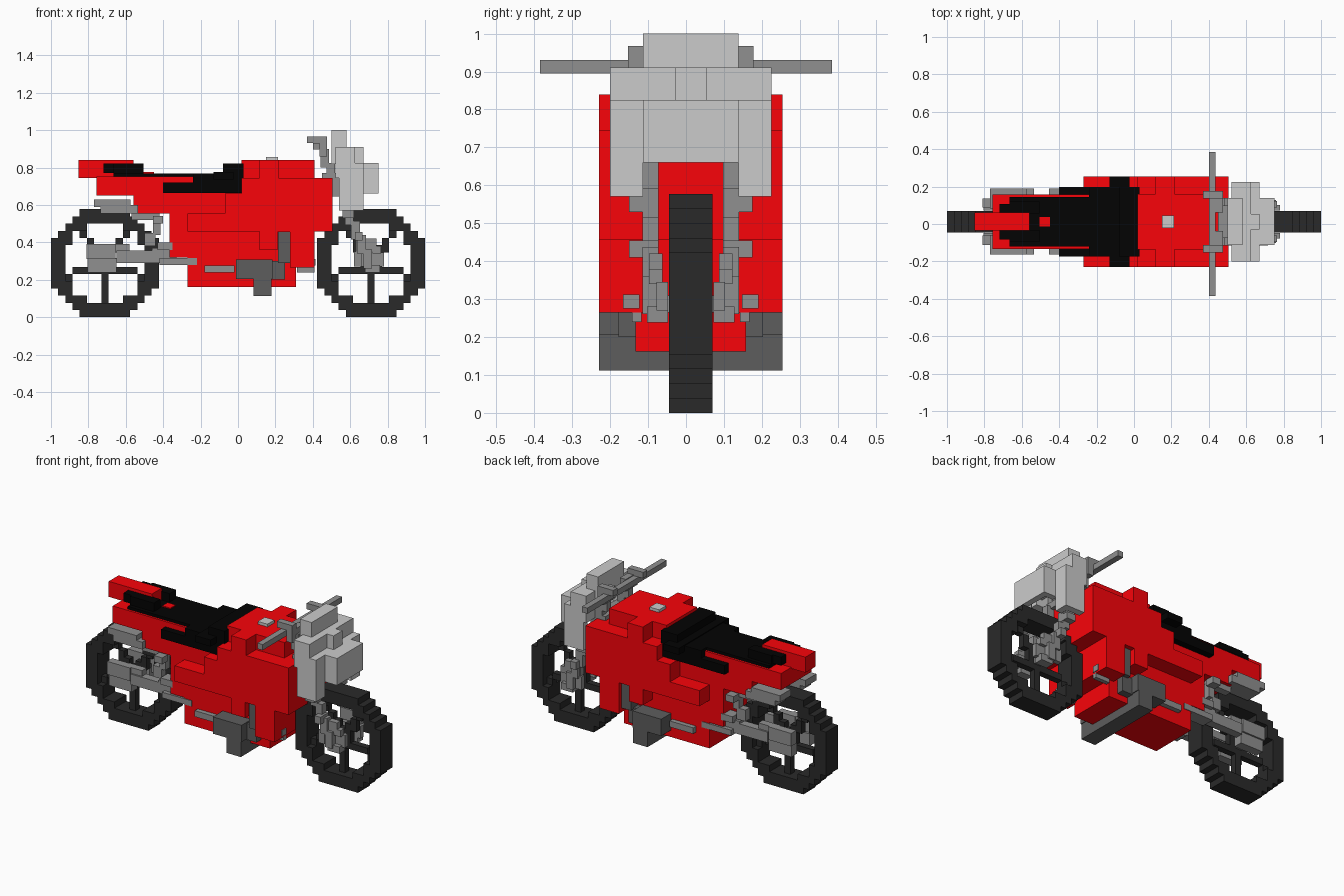
import bpy, bmesh, math

V = 1 / 26      # one voxel
YC = 0.0125     # centre plane of the bike


def paint(name, r, g, b):
    m = bpy.data.materials.new(name)
    m.diffuse_color = (r, g, b, 1)
    return m


RED = paint("red", 0.95, 0.001, 0.003)
BLACK = paint("black", 0.001, 0.001, 0.001)
RUBBER = paint("rubber", 0.023, 0.023, 0.023)
METAL = paint("metal", 0.28, 0.28, 0.28)
ENGINE = paint("engine", 0.11, 0.11, 0.11)
PALE = paint("pale", 0.58, 0.58, 0.58)


def finish(bm, name, mat):
    bmesh.ops.recalc_face_normals(bm, faces=bm.faces)
    me = bpy.data.meshes.new(name)
    bm.to_mesh(me)
    bm.free()
    me.materials.append(mat)
    ob = bpy.data.objects.new(name, me)
    bpy.context.collection.objects.link(ob)
    return ob


def add_prism(bm, pts, y0, y1):
    a = [bm.verts.new((x, y0, z)) for x, z in pts]
    b = [bm.verts.new((x, y1, z)) for x, z in pts]
    bm.faces.new(a)
    bm.faces.new(b[::-1])
    for i in range(len(a)):
        j = (i + 1) % len(a)
        bm.faces.new((a[i], b[i], b[j], a[j]))


def profile(name, mat, pts, half):
    """Stepped side outline extruded across the bike."""
    bm = bmesh.new()
    add_prism(bm, pts, YC - half, YC + half)
    return finish(bm, name, mat)


def boxes(name, mat, *items):
    """Boxes (x0, x1, z0, z1, inner, outer); inner > 0 gives a left/right pair."""
    bm = bmesh.new()
    for x0, x1, z0, z1, h0, h1 in items:
        pts = [(x0, z0), (x1, z0), (x1, z1), (x0, z1)]
        if h0 > 0:
            add_prism(bm, pts, YC - h1, YC - h0)
            add_prism(bm, pts, YC + h0, YC + h1)
        else:
            add_prism(bm, pts, YC - h1, YC + h1)
    return finish(bm, name, mat)


def cells(name, mat, filled, cx, cz, half):
    """Voxel disc: outer walls only."""
    bm = bmesh.new()
    cache = {}

    def vert(i, j, s):
        k = (i, j, s)
        if k not in cache:
            cache[k] = bm.verts.new((cx + (i - .5) * V, YC + s * half, cz + (j - .5) * V))
        return cache[k]

    for i, j in filled:
        ring = [(i, j), (i + 1, j), (i + 1, j + 1), (i, j + 1)]
        bm.faces.new([vert(*p, -1) for p in ring])
        bm.faces.new([vert(*p, 1) for p in ring[::-1]])
        for k, (di, dj) in enumerate([(0, -1), (1, 0), (0, 1), (-1, 0)]):
            if (i + di, j + dj) not in filled:
                p, q = ring[k], ring[(k + 1) % 4]
                bm.faces.new((vert(*p, -1), vert(*p, 1), vert(*q, 1), vert(*q, -1)))
    return finish(bm, name, mat)


# Wheels: stepped tyre and five thin spokes
grid = [(i, j) for i in range(-7, 8) for j in range(-7, 8)]
tyre = {c for c in grid if 33 <= c[0] ** 2 + c[1] ** 2 < 60}
spokes = {c for c in grid if c[0] ** 2 + c[1] ** 2 <= 2}
for n in range(5):
    a = math.radians(-90 + 72 * n)
    for s in range(13):
        r = s * 0.5
        c = (round(r * math.cos(a)), round(r * math.sin(a)))
        if c not in tyre:
            spokes.add(c)
for side, cx in (("rear", -0.7115), ("front", 0.7115)):
    cells(side + "_tyre", RUBBER, tyre, cx, 7.5 * V, 1.5 * V)
    cells(side + "_spokes", RUBBER, spokes, cx, 7.5 * V, 0.5 * V)

# Wide side fairing, overhanging behind and dropping down in front
profile("fairing", RED, [
    (.02, .745), (.505, .745), (.505, .457), (.41, .457), (.41, .265), (.277, .265),
    (.277, .455), (.21, .455), (.21, .36), (.115, .36), (.115, .457), (-.27, .457),
    (-.27, .553), (-.07, .553), (-.07, .66), (.02, .66)], .2425)

# Narrow inner body, from tail to belly
profile("inner_body", RED, [
    (-.757, .752), (.41, .752), (.41, .27), (.31, .27), (.31, .162), (-.27, .162),
    (-.27, .32), (-.366, .32), (-.366, .553), (-.56, .553), (-.56, .65), (-.757, .65)], .146)

# Fuel tank with side bulges and cap
boxes("fuel_tank", RED, (.02, .41, .74, .84, 0, .148), (.115, .217, .74, .84, .14, .2425))
boxes("fuel_cap", PALE, (.15, .215, .83, .857, 0, .034))

# Tail and the small red saddle marker
boxes("tail", RED, (-.853, -.56, .745, .84, 0, .048), (-.505, -.45, .75, .775, 0, .026))

# Seat with raised ends and knee pads
boxes("seat", BLACK,
      (-.72, -.66, .77, .822, 0, .095), (-.665, -.505, .765, .822, .044, .108),
      (-.665, -.24, .745, .769, 0, .132), (-.24, .03, .73, .769, 0, .186),
      (-.08, .03, .76, .822, 0, .186), (-.24, .025, .664, .74, 0, .186),
      (-.4, -.08, .664, .72, .143, .186), (-.13, -.025, .735, .775, 0, .2425))

# Windscreen and front cowl as a thin shell, open at the back and underneath
boxes("front_cowl", PALE,
      (.5, .58, .82, 1, 0, .126), (.52, .6, .745, .91, .12, .2125),
      (.58, .67, .82, .91, 0, .042), (.57, .625, .82, .91, .04, .2125),
      (.56, .67, .787, .825, 0, .2125), (.63, .67, .66, .79, .12, .2125),
      (.54, .67, .57, .79, .17, .2125), (.63, .67, .57, .67, .126, .2125),
      (.66, .752, .787, .825, 0, .126), (.66, .752, .66, .79, .09, .126),
      (.715, .752, .66, .79, 0, .1))

# Handlebar (centred on the world axis) with clamps
boxes("handlebar", METAL, (.40, .437, .895, .93, 0, .3845)).location.y = -YC
boxes("handlebar_clamps", METAL,
      (.37, .475, .93, .967, .125, .165), (.435, .475, .86, .935, .05, .165))

# Fork legs stepping down and forward to the axle
steps = []
for n in range(8):
    x, z = .44 + .033 * n, .9 - .077 * n
    steps.append((x, x + .046, z - .1, z, .085, .127))
boxes("fork_legs", METAL, *steps)
boxes("fork_bridges", METAL, (.45, .53, .73, .77, 0, .126), (.56, .62, .53, .57, .09, .163))
boxes("front_axle_and_brakes", METAL,
      (.63, .74, .35, .42, .075, .11), (.62, .66, .27, .35, .085, .115),
      (.65, .78, .27, .345, .06, .09), (.68, .76, .238, .28, .06, .115),
      (.72, .765, .34, .38, .075, .11),
      (.625, .665, .41, .455, .085, .163), (.69, .735, .265, .31, 0, .09))

# Swingarm, rear axle and brake
boxes("swingarm", METAL,
      (-.65, -.36, .29, .355, .075, .125), (-.42, -.22, .28, .315, .07, .15),
      (-.46, -.33, .315, .37, .07, .125))
boxes("rear_axle", METAL,
      (-.805, -.65, .24, .315, .06, .115), (-.81, -.655, .31, .39, .075, .125),
      (-.7, -.58, .345, .39, .07, .115), (-.735, -.69, .265, .31, 0, .1))

# Twin exhausts under the tail with their pipes
boxes("exhausts", METAL,
      (-.77, -.575, .59, .63, .07, .176), (-.735, -.535, .555, .6, .07, .176))
boxes("exhaust_pipes", METAL,
      (-.57, -.42, .52, .558, .08, .125), (-.455, -.415, .44, .53, .08, .125),
      (-.5, -.44, .38, .45, .08, .125), (-.43, -.35, .36, .4, .08, .15),
      (-.455, -.4, .5, .54, .12, .176))

# Engine covers under the fairing, with recessed vents
boxes("engine", ENGINE,
      (-.01, .185, .205, .308, .14, .2425), (.083, .18, .112, .21, 0, .2425),
      (.18, .25, .2, .3, .14, .19), (.215, .277, .29, .455, .14, .215))

# Foot pegs and lower brackets
boxes("foot_pegs", METAL,
      (-.18, -.02, .238, .275, .14, .175), (.19, .25, .2, .24, .14, .175),
      (.315, .41, .24, .275, .13, .155), (.38, .415, .275, .312, .135, .178))
